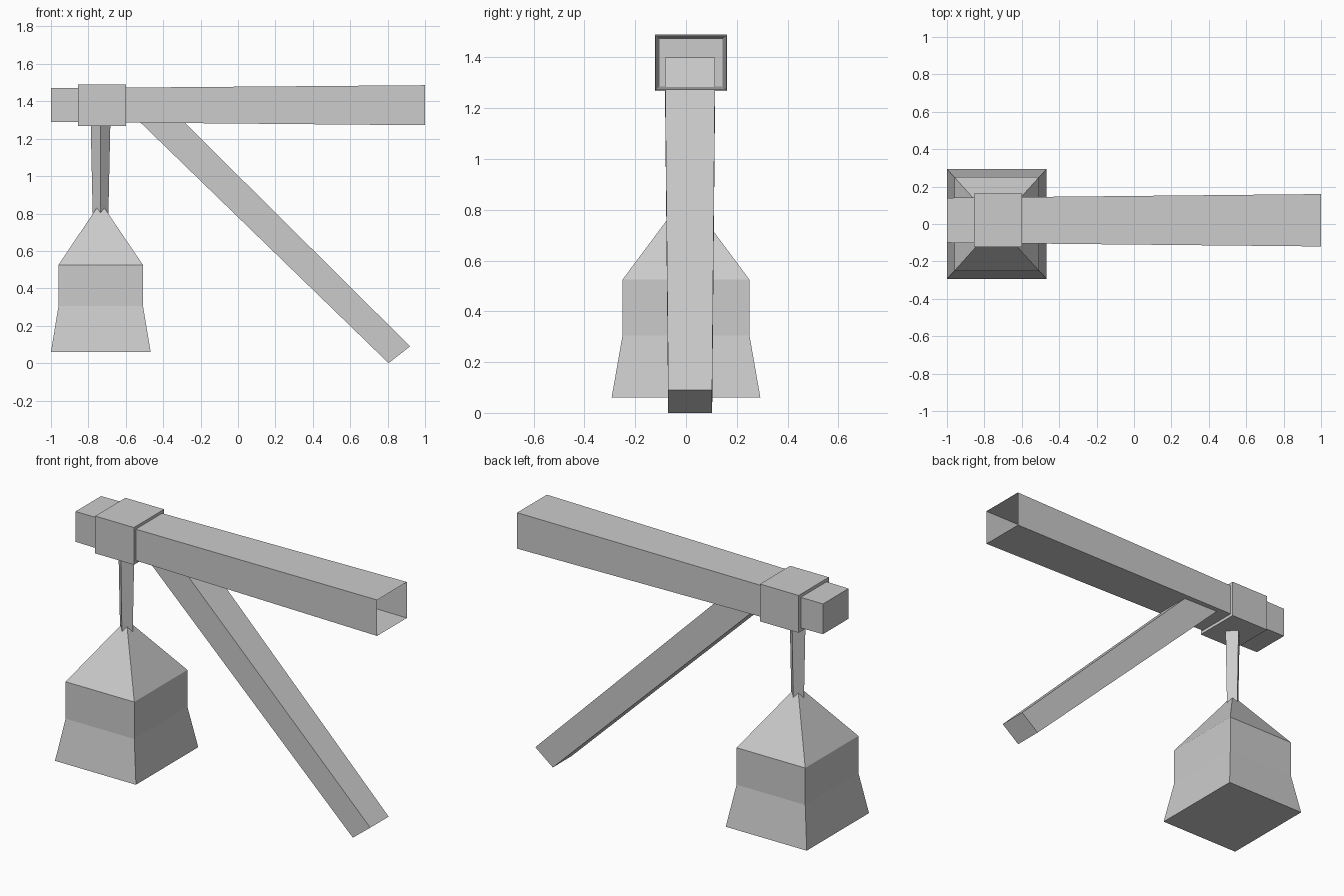
import bpy
import bmesh

cube = bpy.data.objects.get("Cube")
if cube:
    bpy.data.objects.remove(cube, do_unlink=True)

# Single plain grey for every part
grey = bpy.data.materials.new("plain_grey")
grey.use_nodes = True
GREY = (0.6, 0.6, 0.6, 1)
grey.diffuse_color = GREY
grey.node_tree.nodes["Principled BSDF"].inputs["Base Color"].default_value = GREY


def loft(name, rings, cap_start=True, cap_end=True):
    """Skin a list of four-point rings into one flat-shaded object."""
    bm = bmesh.new()
    loops = [[bm.verts.new(p) for p in ring] for ring in rings]
    for a, b in zip(loops, loops[1:]):
        for i in range(4):
            j = (i + 1) % 4
            bm.faces.new((a[i], a[j], b[j], b[i]))
    if cap_start:
        bm.faces.new(loops[0][::-1])
    if cap_end:
        bm.faces.new(loops[-1])
    bmesh.ops.remove_doubles(bm, verts=bm.verts, dist=0.0001)
    bmesh.ops.recalc_face_normals(bm, faces=bm.faces)
    mesh = bpy.data.meshes.new(name)
    bm.to_mesh(mesh)
    bm.free()
    mesh.materials.append(grey)
    obj = bpy.data.objects.new(name, mesh)
    bpy.context.collection.objects.link(obj)
    return obj


def upright(x, y0, y1, z0, z1):
    """Rectangle standing across the x axis."""
    return [(x, y0, z0), (x, y1, z0), (x, y1, z1), (x, y0, z1)]


def level(z, x0, x1, y0, y1):
    """Horizontal rectangle."""
    return [(x0, y0, z), (x1, y0, z), (x1, y1, z), (x0, y1, z)]


def diamond(z, r, x=-0.735):
    """Horizontal square turned on its corner."""
    return [(x - r, 0, z), (x, -r, z), (x + r, 0, z), (x, r, z)]


def slanted(low, high, y0, y1):
    """Strut end spanning two (x, z) points across the depth."""
    return [(low[0], y0, low[1]), (high[0], y0, high[1]),
            (high[0], y1, high[1]), (low[0], y1, low[1])]


# Tapered hollow beam, open at its wide end
loft("beam", [upright(-1, -0.1, 0.14, 1.29, 1.47),
              upright(1, -0.12, 0.16, 1.272, 1.486)], cap_end=False)

# Collar around the beam
loft("collar", [upright(-0.855, -0.122, 0.162, 1.268, 1.49),
                upright(-0.6, -0.122, 0.162, 1.268, 1.49)])

# Diagonal strut running up into the beam
loft("strut", [slanted((0.805, 0), (0.92, 0.09), -0.07, 0.103),
               slanted((-0.525, 1.29), (-0.4, 1.4), -0.083, 0.115)])

# Hanging rod between collar and weight
loft("rod", [diamond(0.8, 0.042), diamond(1.3, 0.053)])

# Flared weight with a pyramid top
loft("weight", [level(0.06, -1, -0.467, -0.293, 0.293),
                level(0.305, -0.96, -0.508, -0.25, 0.25),
                level(0.525, -0.96, -0.508, -0.25, 0.25),
                level(0.86, -0.735, -0.735, 0, 0)], cap_end=False)
